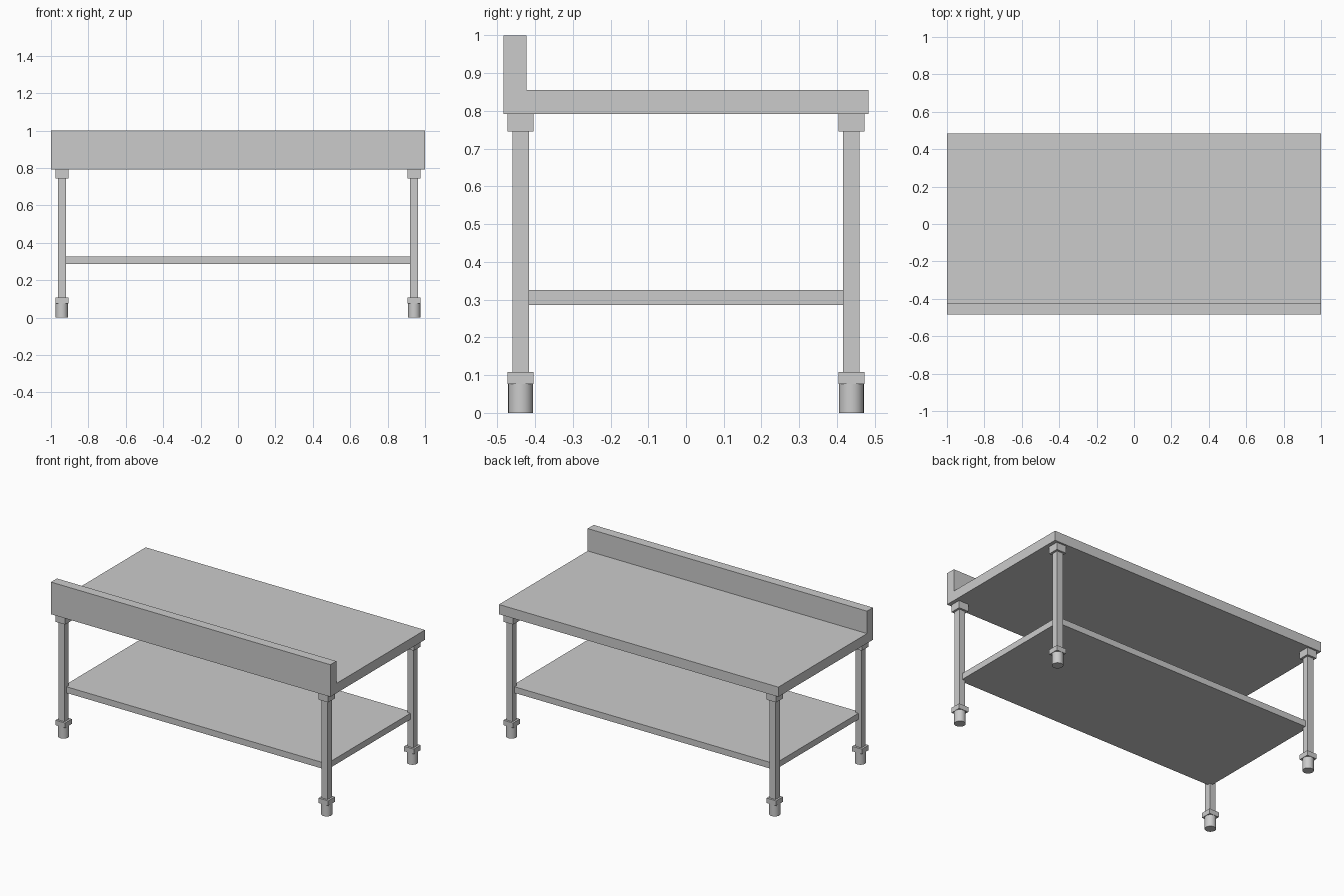
import bpy, bmesh, math
from mathutils import Vector

if "Cube" in bpy.data.objects:
    bpy.data.objects.remove(bpy.data.objects["Cube"])

LEG_X, LEG_Y = 0.942, 0.438


def finish(name, bm):
    bmesh.ops.recalc_face_normals(bm, faces=bm.faces[:])
    mesh = bpy.data.meshes.new(name)
    bm.to_mesh(mesh)
    bm.free()
    obj = bpy.data.objects.new(name, mesh)
    bpy.context.collection.objects.link(obj)
    return obj


def box(name, centre, size):
    bm = bmesh.new()
    bmesh.ops.create_cube(bm, size=1)
    for v in bm.verts:
        v.co = Vector(centre) + v.co * Vector(size)
    return finish(name, bm)


def post(name, x, y, z0, z1, width):
    return box(name, (x, y, (z0 + z1) / 2), (width, width, z1 - z0))


def foot(name, x, y, radius, height):
    bm = bmesh.new()
    bmesh.ops.create_cone(bm, cap_ends=True, segments=32,
                          radius1=radius, radius2=radius, depth=height)
    bmesh.ops.translate(bm, verts=bm.verts[:], vec=(x, y, height / 2))
    for f in bm.faces:
        f.smooth = len(f.verts) == 4
    for e in bm.edges:
        e.smooth = e.calc_face_angle(0) < math.radians(30)
    return finish(name, bm)


# Worktop with upstand: one L-shaped profile swept along x
profile = [(-0.484, 0.792), (0.484, 0.792), (0.484, 0.855),
           (-0.423, 0.855), (-0.423, 1.0), (-0.484, 1.0)]
bm = bmesh.new()
end = bm.faces.new([bm.verts.new((-1, y, z)) for y, z in profile])
swept = bmesh.ops.extrude_face_region(bm, geom=[end], use_keep_orig=True)
bmesh.ops.translate(bm, vec=(2, 0, 0),
                    verts=[g for g in swept["geom"] if isinstance(g, bmesh.types.BMVert)])
finish("worktop_with_upstand", bm)

# Lower shelf, its corners set into the legs
box("lower_shelf", (0, 0, 0.306), (2 * LEG_X, 2 * LEG_Y, 0.04))

# Four legs with top brackets, foot collars and round feet
for sx, side in ((-1, "left"), (1, "right")):
    for sy, end_name in ((-1, "front"), (1, "back")):
        x, y = sx * LEG_X, sy * LEG_Y
        tag = f"{end_name}_{side}"
        post(f"{tag}_leg", x, y, 0.108, 0.745, 0.043)
        post(f"{tag}_bracket", x, y, 0.745, 0.792, 0.069)
        post(f"{tag}_foot_collar", x, y, 0.076, 0.108, 0.069)
        foot(f"{tag}_foot", x, y, 0.033, 0.076)
